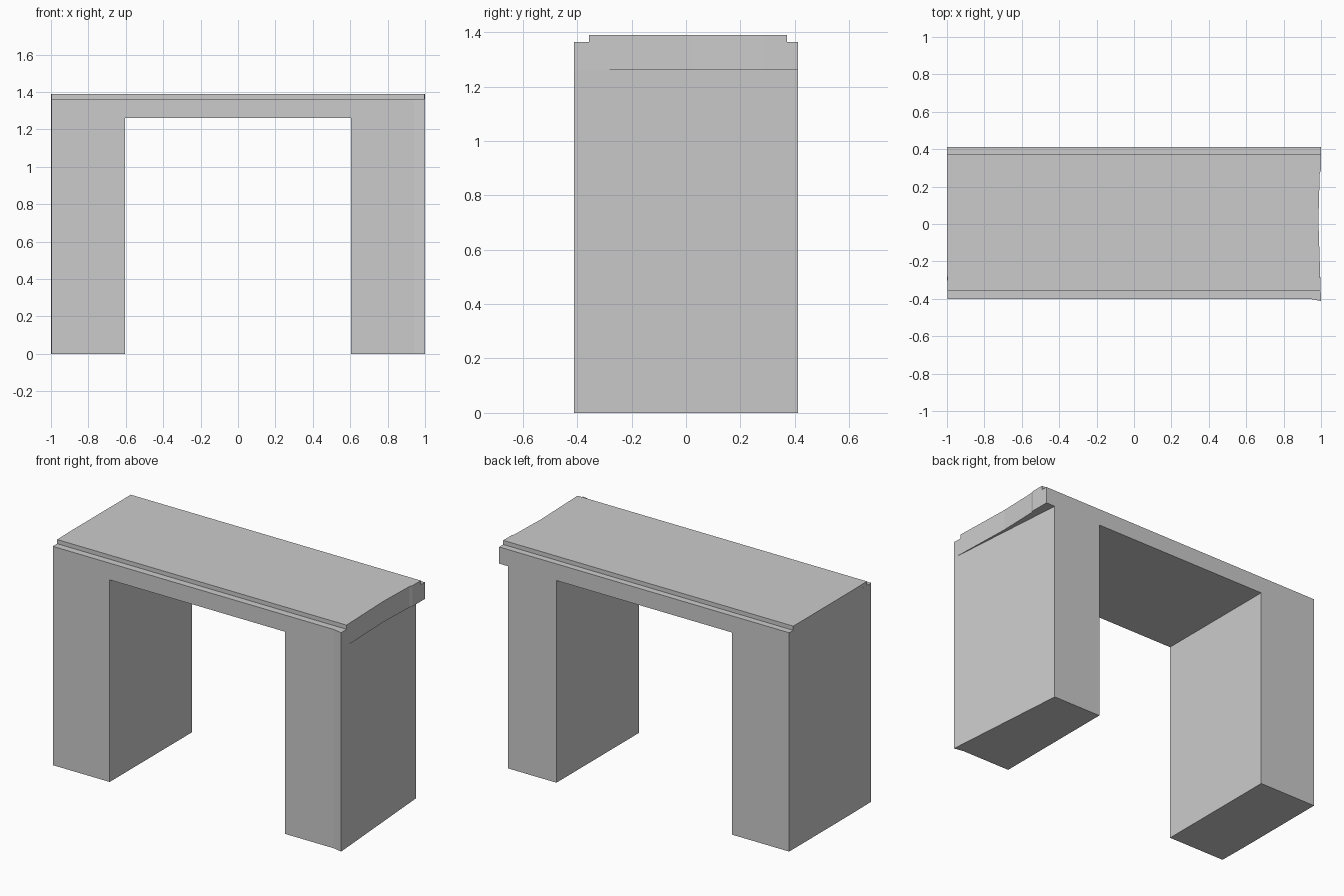
import bpy, bmesh

if "Cube" in bpy.data.objects:
    bpy.data.objects.remove(bpy.data.objects["Cube"])

FRONT, BACK = -0.40, 0.412
Z_SOFFIT, Z_LEDGE, Z_TOP = 1.26, 1.364, 1.39


def prism(name, outline, z0, z1, bottom=True, top=True):
    """Flat-sided prism over a counter-clockwise plan outline."""
    bm = bmesh.new()
    lo = [bm.verts.new((x, y, z0)) for x, y in outline]
    hi = [bm.verts.new((x, y, z1)) for x, y in outline]
    n = len(outline)
    for i in range(n):
        j = (i + 1) % n
        bm.faces.new((lo[i], lo[j], hi[j], hi[i]))
    if bottom:
        bm.faces.new(lo[::-1])
    if top:
        bm.faces.new(hi)
    mesh = bpy.data.meshes.new(name)
    bm.to_mesh(mesh)
    bm.free()
    obj = bpy.data.objects.new(name, mesh)
    bpy.context.collection.objects.link(obj)
    return obj


# Slightly hollow right end shared by the lintel and the top slab
right_end = [(0.993, -0.2), (0.986, 0.02), (0.993, 0.27), (1.0, 0.29)]
left_end = [(-1.0, 0.13), (-1.0, -0.2)]

# Left leg: plain block
prism("left_leg", [(-0.997, FRONT), (-0.605, FRONT), (-0.605, BACK), (-1.0, BACK)] + left_end,
      0, Z_SOFFIT, top=False)

# Right leg: outer face slants inwards to the back, front corner flares out
prism("right_leg", [(0.605, FRONT), (0.94, FRONT), (1.0, -0.412), (0.938, BACK), (0.605, BACK)],
      0, Z_SOFFIT, top=False)

# Lintel spanning both legs, overhanging the right leg at the back
prism("lintel", [(-0.997, FRONT), (0.94, FRONT), (1.0, -0.412)] + right_end
      + [(1.0, BACK), (-1.0, BACK)] + left_end, Z_SOFFIT, Z_LEDGE)

# Thin top slab, set back to leave a ledge at front and back
prism("top_slab", [(-0.997, -0.357), (0.998, -0.357)] + right_end
      + [(1.0, 0.372), (-1.0, 0.372)] + left_end, Z_LEDGE, Z_TOP, bottom=False)
